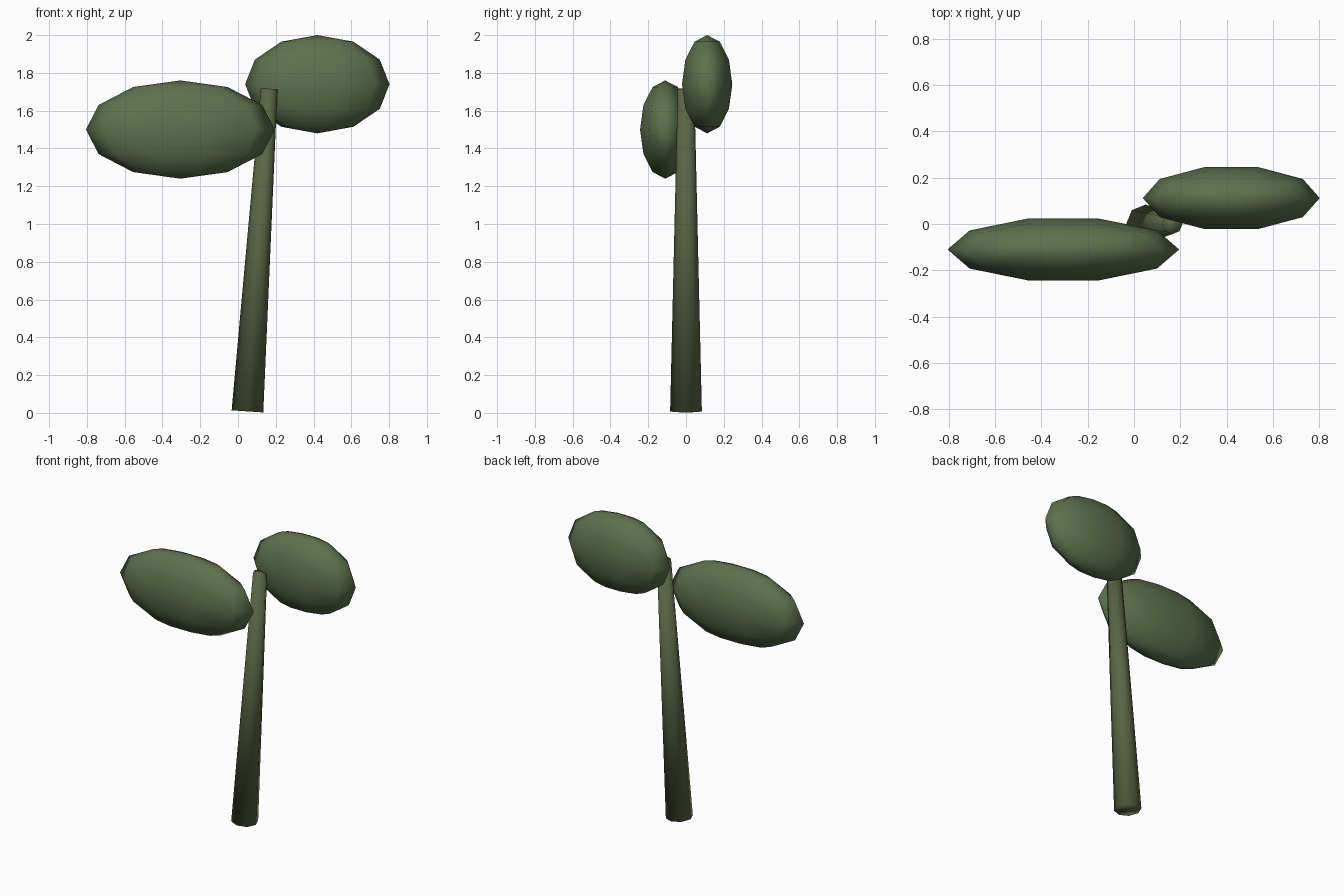
import bpy
from mathutils import Vector

if "Cube" in bpy.data.objects:
    bpy.data.objects.remove(bpy.data.objects["Cube"])


def material(name, color):
    mat = bpy.data.materials.new(name)
    mat.diffuse_color = (*color, 1)
    mat.use_nodes = True
    mat.node_tree.nodes["Principled BSDF"].inputs["Base Color"].default_value = mat.diffuse_color
    return mat


leaf_green = material("leaf_green", (0.11, 0.165, 0.075))
stem_green = material("stem_green", (0.105, 0.13, 0.06))


def finish(name, mat):
    obj = bpy.context.object
    obj.name = name
    obj.data.materials.append(mat)
    bpy.ops.object.shade_smooth()
    return obj


def leaf(name, center, radii):
    # Flattened low-poly ellipsoid with its poles up and down
    bpy.ops.mesh.primitive_uv_sphere_add(segments=10, ring_count=6, radius=1, location=center)
    obj = finish(name, leaf_green)
    # The ten-sided outline has its points on the x axis
    for v in obj.data.vertices:
        v.co.x, v.co.y = v.co.y, -v.co.x
    obj.scale = radii
    bpy.ops.object.transform_apply(location=False, rotation=False, scale=True)


# Leaning, tapered stem
foot, tip = Vector((0.05, 0, 0.008)), Vector((0.165, 0, 1.716))
axis = tip - foot
bpy.ops.mesh.primitive_cone_add(vertices=8, radius1=0.084, radius2=0.044, depth=axis.length,
                                location=(foot + tip) / 2,
                                rotation=(0, axis.angle(Vector((0, 0, 1))), 0))
finish("stem", stem_green)

# Two leaves, the lower one in front and the upper one behind
ry = 0.14
# Blender spheres start on x or y; orient so the widest points lie on x
leaf_specs = {
    "lower_leaf": ((-0.305, -0.11, 1.5), (0.5, ry, 0.26)),
    "upper_leaf": ((0.42, 0.112, 1.74), (0.382, ry, 0.26)),
}
for name, (center, radii) in leaf_specs.items():
    leaf(name, center, radii)
    obj = bpy.context.object
    # Undo the quarter turn if the sphere already pointed along x
    if max(v.co.x for v in obj.data.vertices) < radii[0] * 0.98:
        for v in obj.data.vertices:
            x, y = v.co.x / radii[0], v.co.y / radii[1]
            v.co.x, v.co.y = -y * radii[0], x * radii[1]
